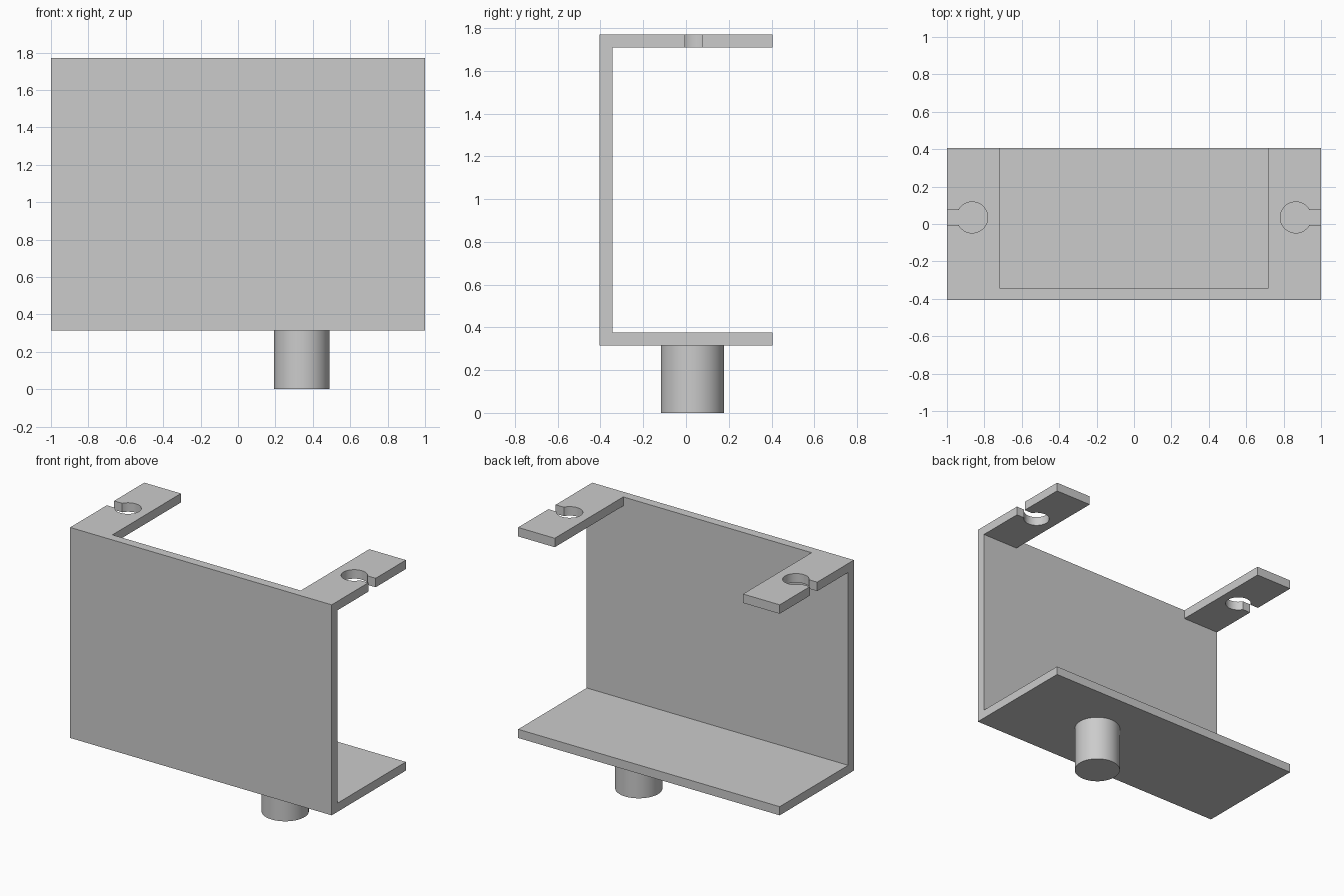
import bpy, bmesh, math
from mathutils import Vector

cube = bpy.data.objects.get("Cube")
if cube:
    bpy.data.objects.remove(cube, do_unlink=True)

grey = bpy.data.materials.new("plain grey")
grey.use_nodes = True
colour = (0.6, 0.6, 0.6, 1)
grey.diffuse_color = colour
grey.node_tree.nodes["Principled BSDF"].inputs["Base Color"].default_value = colour


def prism(name, outline, offset):
    """Extrude a closed outline of 3D points along an offset."""
    bm = bmesh.new()
    face = bm.faces.new([bm.verts.new(p) for p in outline])
    extruded = bmesh.ops.extrude_face_region(bm, geom=[face])["geom"]
    moved = [v for v in extruded if isinstance(v, bmesh.types.BMVert)]
    bmesh.ops.translate(bm, verts=moved, vec=Vector(offset))
    bmesh.ops.recalc_face_normals(bm, faces=bm.faces)
    mesh = bpy.data.meshes.new(name)
    bm.to_mesh(mesh)
    bm.free()
    mesh.materials.append(grey)
    obj = bpy.data.objects.new(name, mesh)
    bpy.context.collection.objects.link(obj)
    return obj


def shade(obj):
    bpy.ops.object.select_all(action="DESELECT")
    obj.select_set(True)
    bpy.context.view_layer.objects.active = obj
    bpy.ops.object.shade_smooth_by_angle(angle=math.radians(30))


front, back, inner = -0.405, 0.405, -0.343
bottom, floor, ceiling, top = 0.315, 0.375, 1.708, 1.77
tab_x, hole_x, hole_y = 0.72, 0.865, 0.035
hole_r, slot_half = 0.083, 0.04

# C-shaped bracket extruded along x
section = [(front, bottom), (back, bottom), (back, floor), (inner, floor),
           (inner, ceiling), (back, ceiling), (back, top), (front, top)]
bracket = prism("bracket", [(-1, y, z) for y, z in section], (2, 0, 0))

# Cutter that leaves two tabs on the top flange
low = ceiling - 0.1
gap = [(-tab_x, inner), (tab_x, inner), (tab_x, 0.6), (-tab_x, 0.6)]
cutters = [prism("tab_gap_cutter", [(x, y, low) for x, y in gap], (0, 0, 0.3))]

# Keyhole cutters: round hole with a slot open to the side
start = math.asin(slot_half / hole_r)
steps = 40
for side, label in ((1, "left"), (-1, "right")):
    outline = [(1.1, hole_y - slot_half), (1.1, hole_y + slot_half)]
    for i in range(steps + 1):
        a = start + (2 * math.pi - 2 * start) * i / steps
        outline.append((hole_x + hole_r * math.cos(a), hole_y + hole_r * math.sin(a)))
    cutters.append(prism(label + "_keyhole_cutter",
                         [(side * x, y, low) for x, y in outline], (0, 0, 0.3)))

for cutter in cutters:
    cutter.hide_render = True
    mod = bracket.modifiers.new(cutter.name, "BOOLEAN")
    mod.operation = "DIFFERENCE"
    mod.solver = "EXACT"
    mod.object = cutter

# Bake the cuts and discard the cutters
bpy.context.view_layer.update()
graph = bpy.context.evaluated_depsgraph_get()
baked = bpy.data.meshes.new_from_object(bracket.evaluated_get(graph))
bracket.modifiers.clear()
bracket.data = baked
for cutter in cutters:
    bpy.data.objects.remove(cutter, do_unlink=True)
shade(bracket)

# Round peg under the lower flange
bpy.ops.mesh.primitive_cylinder_add(vertices=64, radius=0.148, depth=bottom,
                                    location=(0.34, 0.03, bottom / 2))
peg = bpy.context.object
peg.name = "peg"
peg.data.materials.append(grey)
shade(peg)
